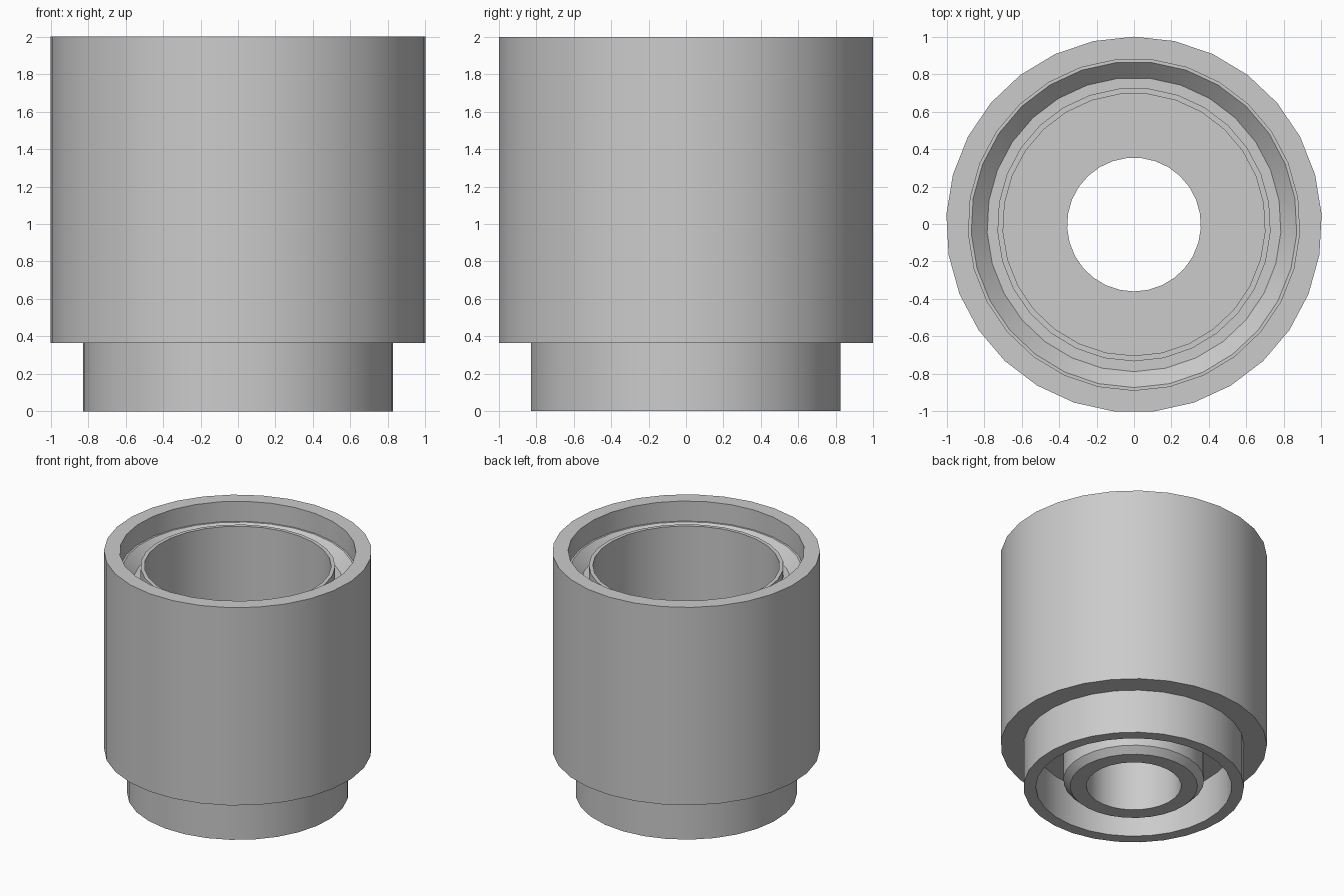
import bpy, bmesh, math

cube = bpy.data.objects.get("Cube")
if cube:
    bpy.data.objects.remove(cube, do_unlink=True)

SIDES = 29
OUT, IN = 0, 0.5   # half-step turn between convex and concave walls

grey = bpy.data.materials.new("plain grey")
grey.use_nodes = True
colour = (0.6, 0.6, 0.6, 1)
grey.diffuse_color = colour
grey.node_tree.nodes["Principled BSDF"].inputs["Base Color"].default_value = colour


def ring(bm, radius, z, turn):
    angles = [math.pi / 2 + math.tau * (k + turn) / SIDES for k in range(SIDES)]
    return [bm.verts.new((radius * math.cos(a), radius * math.sin(a) - 0.003, z))
            for a in angles]


def lathe(name, profile):
    """Revolve a closed profile of (radius, height, turn) into a solid."""
    bm = bmesh.new()
    rings = [ring(bm, *point) for point in profile]
    for a, b in zip(rings, rings[1:] + rings[:1]):
        for k in range(SIDES):
            n = (k + 1) % SIDES
            bm.faces.new((a[k], a[n], b[n], b[k]))
    bmesh.ops.recalc_face_normals(bm, faces=bm.faces)
    mesh = bpy.data.meshes.new(name)
    bm.to_mesh(mesh)
    bm.free()
    mesh.materials.append(grey)
    obj = bpy.data.objects.new(name, mesh)
    bpy.context.collection.objects.link(obj)
    bpy.ops.object.select_all(action='DESELECT')
    obj.select_set(True)
    bpy.context.view_layer.objects.active = obj
    bpy.ops.object.shade_smooth_by_angle(angle=math.radians(30))
    return obj


# Outer shell and the narrower foot
shell = [(1.003, 2, OUT), (1.003, 0.365, OUT), (0.83, 0.365, OUT), (0.83, 0, OUT)]
# Recess under the body
recess = [(0.737, 0, IN), (0.737, 0.35, IN)]
# Chamfered central spout with its through hole
spout = [(0.53, 0.35, OUT), (0.53, 0.06, OUT), (0.48, 0.01, OUT),
         (0.357, 0.01, IN), (0.357, 0.45, IN)]
# Inner cup, its lip and the sloped groove around it
cup = [(0.70, 0.45, IN), (0.70, 1.88, IN), (0.73, 1.88, IN), (0.73, 1.75, IN)]
groove = [(0.785, 1.75, IN), (0.87, 1.835, IN), (0.885, 1.835, IN), (0.885, 2, IN)]

lathe("stacking_cup_body", shell + recess + spout + cup + groove)
